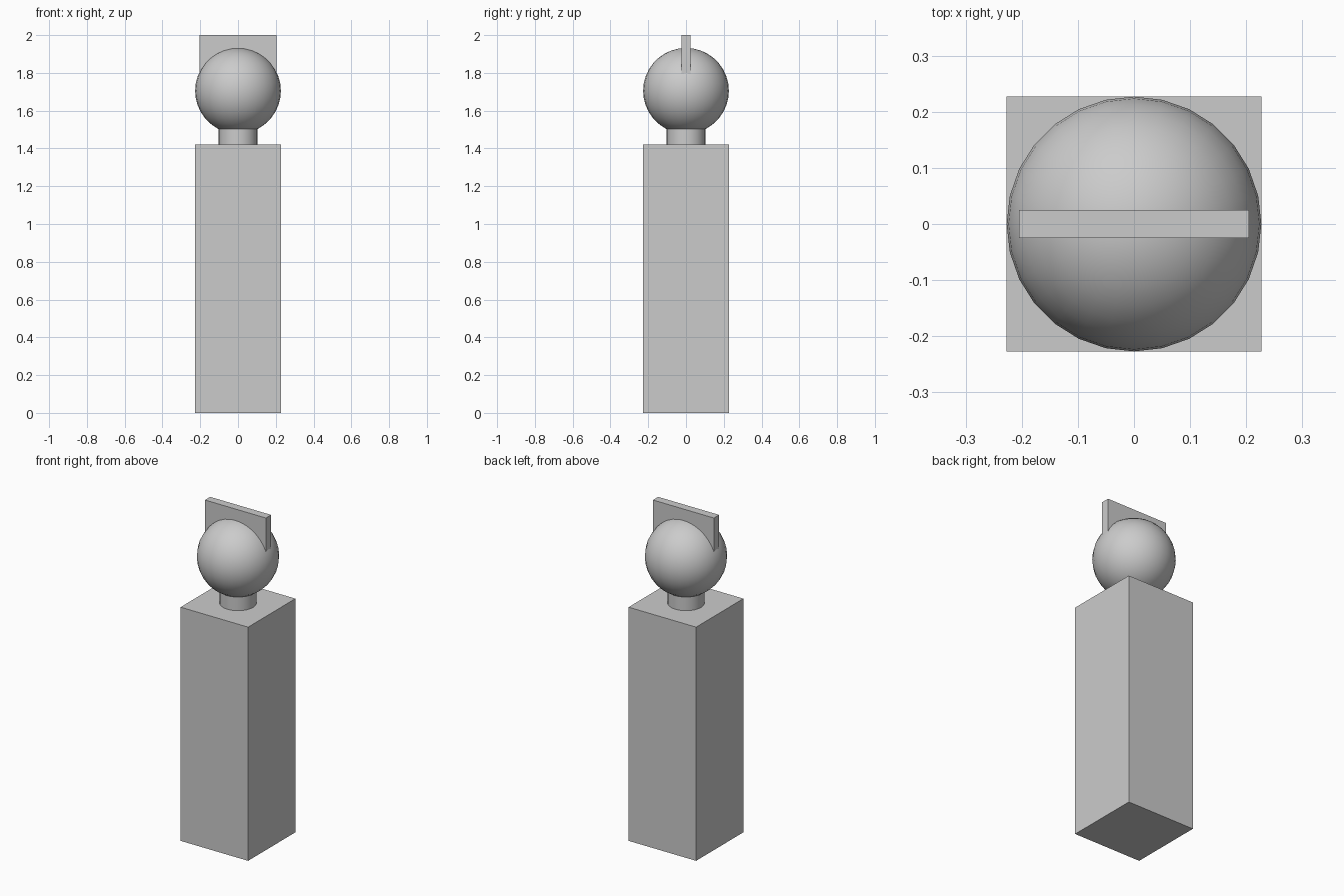
import bpy
import math

default = bpy.data.objects.get("Cube")
if default:
    bpy.data.objects.remove(default, do_unlink=True)

# Single plain grey
grey = bpy.data.materials.new("plain_grey")
grey.use_nodes = True
color = (0.6, 0.6, 0.6, 1)
grey.diffuse_color = color
grey.node_tree.nodes["Principled BSDF"].inputs["Base Color"].default_value = color


def finish(name, smooth=False):
    obj = bpy.context.object
    obj.name = name
    obj.data.materials.append(grey)
    if smooth:
        bpy.ops.object.shade_smooth_by_angle(angle=math.radians(35))
    return obj


def box(name, width, depth, bottom, top):
    bpy.ops.mesh.primitive_cube_add(size=1, location=(0, 0, (bottom + top) / 2))
    bpy.context.object.scale = (width, depth, top - bottom)
    bpy.ops.object.transform_apply(location=False, rotation=False, scale=True)
    return finish(name)


UNIT = 0.227
BODY_TOP = 1.42
HEAD_Z = 1.705

# Square column
box("body", 2 * UNIT, 2 * UNIT, 0, BODY_TOP)

# Short round neck, ending inside the head
bpy.ops.mesh.primitive_cylinder_add(vertices=28, radius=0.102, depth=0.1,
                                    location=(0, 0, BODY_TOP + 0.05))
finish("neck", smooth=True)

# Ball head
bpy.ops.mesh.primitive_uv_sphere_add(segments=28, ring_count=18, radius=UNIT,
                                     location=(0, 0, HEAD_Z))
finish("head", smooth=True)

# Thin upright crest plate set into the head
box("crest", 0.41, 0.05, 1.79, 2.0)
